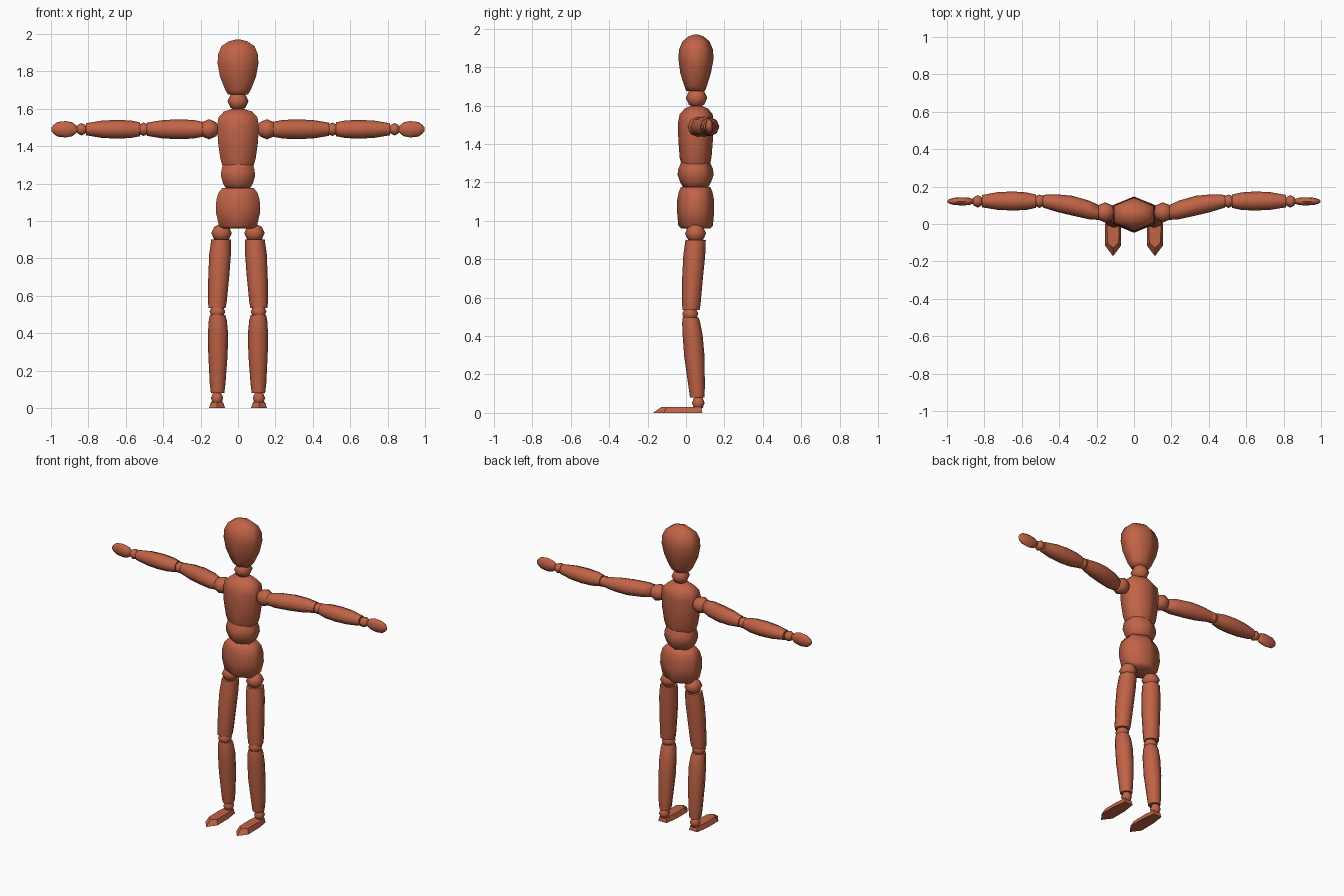
import bpy, bmesh, math

wood = bpy.data.materials.new("terracotta wood")
wood.diffuse_color = (0.53, 0.125, 0.062, 1)


def finish(name, bm, angle=70):
    bmesh.ops.recalc_face_normals(bm, faces=bm.faces)
    me = bpy.data.meshes.new(name)
    bm.to_mesh(me)
    bm.free()
    me.materials.append(wood)
    ob = bpy.data.objects.new(name, me)
    bpy.context.collection.objects.link(ob)
    bpy.ops.object.select_all(action='DESELECT')
    ob.select_set(True)
    bpy.context.view_layer.objects.active = ob
    bpy.ops.object.shade_smooth_by_angle(angle=math.radians(angle))
    return ob


def loft(name, rings, sides=8, axis='z'):
    """rings: (x, y, z, a, b); a, b are half sizes across the axis."""
    start = math.pi / 2
    angs = [start + 2 * math.pi * i / sides for i in range(sides)]
    ma = max(abs(math.cos(t)) for t in angs)
    mb = max(abs(math.sin(t)) for t in angs)
    bm = bmesh.new()
    loops = []
    for x, y, z, a, b in rings:
        loop = []
        for t in angs:
            u, v = a * math.cos(t) / ma, b * math.sin(t) / mb
            co = (x + u, y + v, z) if axis == 'z' else (x, y + u, z + v)
            loop.append(bm.verts.new(co))
        loops.append(loop)
    for p, q in zip(loops, loops[1:]):
        for i in range(sides):
            j = (i + 1) % sides
            bm.faces.new((p[i], p[j], q[j], q[i]))
    bm.faces.new(loops[0])
    bm.faces.new(loops[-1])
    return finish(name, bm)


def ball(name, x, y, z, r, length=None, axis='z', sides=8):
    """Joint ball, length = half size along the axis."""
    h = length or r
    rings = []
    for d in (-80, -45, 0, 45, 80):
        o, w = h * math.sin(math.radians(d)), r * math.cos(math.radians(d))
        rings.append((x + o, y, z, w, w) if axis == 'x' else (x, y, z + o, w, w))
    return loft(name, rings, sides, axis)


def column(name, rows, sides=6):
    return loft(name, [(0, y, z, a, b) for z, y, a, b in rows], sides)


# head, neck and torso: (z, centre y, half width, half depth)
column("head", [(1.675, .05, .052, .048), (1.70, .05, .068, .058), (1.77, .05, .096, .08),
                (1.84, .052, .109, .091), (1.89, .052, .107, .089), (1.935, .052, .088, .07),
                (1.96, .052, .05, .04), (1.97, .052, .012, .01)])
ball("neck", 0, .055, 1.64, .056, .05)
column("chest", [(1.295, .05, .083, .075), (1.33, .05, .094, .083), (1.42, .05, .107, .09),
                 (1.51, .05, .111, .092), (1.555, .053, .104, .086), (1.585, .054, .075, .06),
                 (1.598, .054, .035, .03)])
column("waist", [(1.17, .05, .062, .062), (1.20, .05, .08, .08), (1.24, .05, .091, .094),
                 (1.27, .05, .089, .09), (1.303, .05, .08, .076)])
column("pelvis", [(.96, .05, .085, .075), (.975, .05, .102, .09), (1.05, .05, .119, .097),
                  (1.11, .05, .116, .096), (1.15, .05, .105, .088), (1.177, .05, .083, .076)])

for s, side in ((-1, "right"), (1, "left")):
    # leg
    ball(side + "_hip_joint", s * .088, .05, .935, .055, .048)
    loft(side + "_thigh", [(s * .112, .026, .535, .046, .045), (s * .11, .028, .57, .05, .048),
                           (s * .103, .034, .70, .056, .054), (s * .096, .043, .82, .058, .057),
                           (s * .09, .05, .90, .053, .053)])
    ball(side + "_knee_joint", s * .11, .022, .515, .042, .04)
    loft(side + "_shin", [(s * .109, .058, .08, .036, .037), (s * .109, .056, .13, .042, .042),
                          (s * .107, .044, .29, .052, .053), (s * .107, .034, .41, .053, .052),
                          (s * .108, .027, .47, .048, .047), (s * .109, .024, .497, .041, .041)])
    ball(side + "_ankle_joint", s * .112, .064, .052, .033, .036)
    # foot: pointed sole outline with a smaller top
    bm = bmesh.new()
    sole = [(0, -.172), (.043, -.115), (.042, 0), (.03, .085), (-.03, .085), (-.042, 0), (-.043, -.115)]
    top = [(0, -.128), (.03, -.1), (.032, 0), (.024, .08), (-.024, .08), (-.032, 0), (-.03, -.1)]
    low = [bm.verts.new((s * .112 + x, y, 0)) for x, y in sole]
    up = [bm.verts.new((s * .112 + x, y, .031)) for x, y in top]
    bm.faces.new(low)
    bm.faces.new(up)
    for i in range(7):
        j = (i + 1) % 7
        bm.faces.new((low[i], low[j], up[j], up[i]))
    finish(side + "_foot", bm, 30)

    # arm: rings run outwards along x
    def arm(name, rows):
        loft(side + name, [(s * x, y, 1.49, a, b) for x, y, a, b in rows], 8, 'x')

    ball(side + "_shoulder_joint", s * .155, .062, 1.49, .054, .053, 'x')
    arm("_upper_arm", [(.19, .062, .04, .04), (.24, .075, .05, .05), (.33, .098, .053, .053),
                       (.41, .111, .047, .048), (.487, .122, .034, .035)])
    ball(side + "_elbow_joint", s * .505, .122, 1.49, .036, .034, 'x')
    arm("_forearm", [(.523, .122, .035, .037), (.575, .122, .047, .047), (.65, .123, .051, .05),
                     (.73, .123, .047, .046), (.812, .122, .033, .032)])
    ball(side + "_wrist_joint", s * .836, .121, 1.49, .033, .029, 'x')
    arm("_hand", [(.86, .121, .013, .016), (.885, .121, .02, .037), (.92, .121, .022, .044),
                  (.965, .121, .019, .039), (.988, .121, .012, .022), (.998, .121, .004, .008)])
